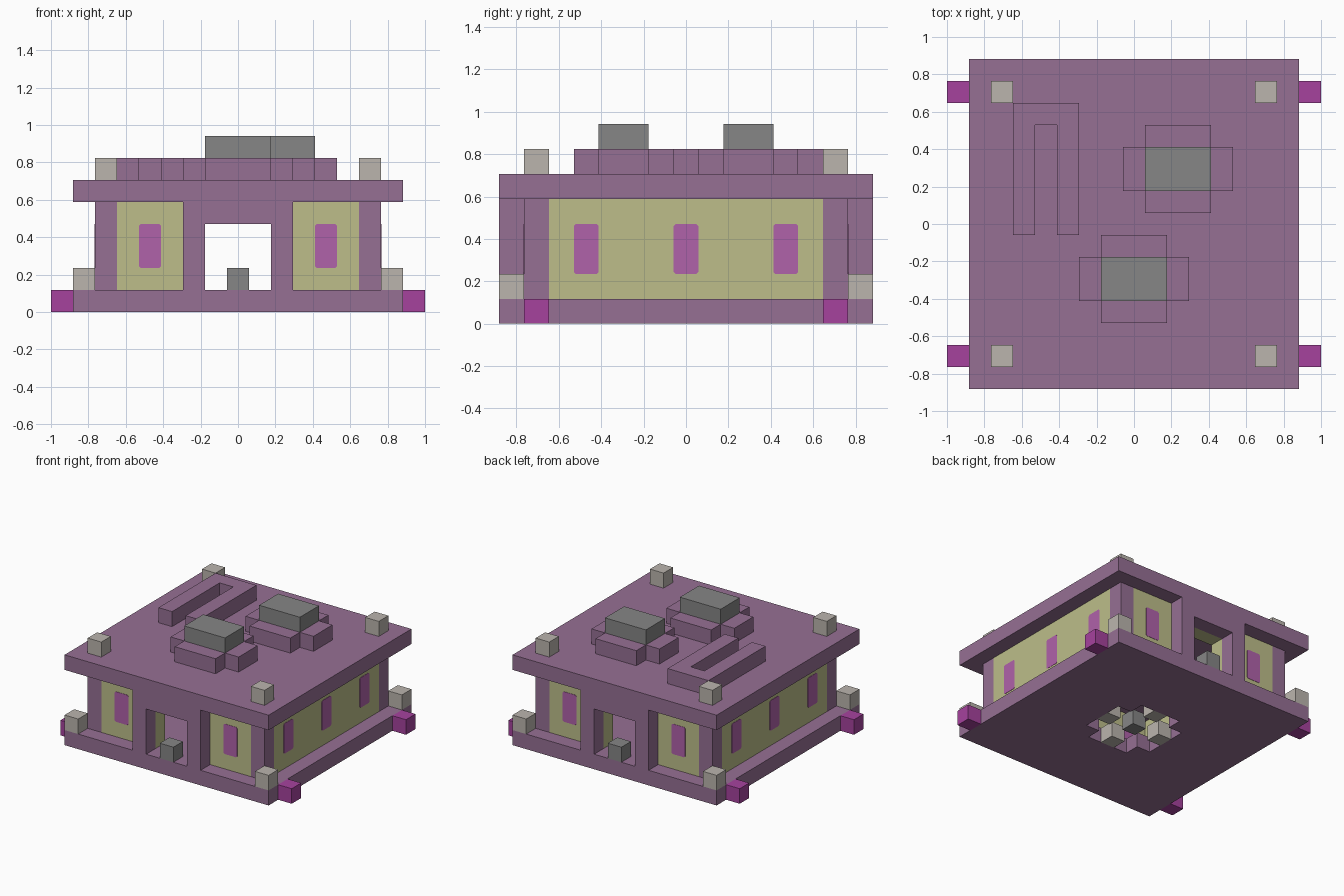
import bpy, bmesh
from mathutils import Vector

cube = bpy.data.objects.get("Cube")
if cube:
    bpy.data.objects.remove(cube, do_unlink=True)

U = 2 / 17  # one building block


def material(name, rgb):
    lin = [((c / 255 + 0.055) / 1.055) ** 2.4 for c in rgb] + [1]
    m = bpy.data.materials.new(name)
    m.use_nodes = True
    m.diffuse_color = lin
    m.node_tree.nodes["Principled BSDF"].inputs["Base Color"].default_value = lin
    return m


PURPLE = material("dusty purple", (150, 112, 148))
YELLOW = material("pale olive", (189, 190, 138))
STONE = material("pale stone", (187, 181, 174))
GREY = material("mid grey", (134, 134, 134))
MAGENTA = material("magenta", (166, 66, 158))
GLASS = material("pink glass", (176, 98, 170))


def prism(name, outline, lo, hi, mat, axis="z"):
    """Extrude an outline (in blocks) from lo to hi along z, y or x."""
    place = {"z": lambda a, b, h: (a, b, h),
             "y": lambda a, b, h: (a, h, b),
             "x": lambda a, b, h: (h, a, b)}[axis]
    bm = bmesh.new()
    face = bm.faces.new([bm.verts.new(Vector(place(a, b, lo)) * U) for a, b in outline])
    grown = bmesh.ops.extrude_face_region(bm, geom=[face])["geom"]
    step = Vector(place(0, 0, hi - lo)) * U
    bmesh.ops.translate(bm, vec=step, verts=[g for g in grown if isinstance(g, bmesh.types.BMVert)])
    bmesh.ops.recalc_face_normals(bm, faces=bm.faces)
    mesh = bpy.data.meshes.new(name)
    bm.to_mesh(mesh)
    bm.free()
    mesh.materials.append(mat)
    ob = bpy.data.objects.new(name, mesh)
    bpy.context.collection.objects.link(ob)
    return ob


def box(name, x, y, z, mat):
    return prism(name, [(x[0], y[0]), (x[1], y[0]), (x[1], y[1]), (x[0], y[1])], *z, mat)


def block(name, x, y, z, mat):
    return box(name, (x - .5, x + .5), (y - .5, y + .5), (z, z + 1), mat)


def cross(cx, cy, ox, oy, ix, iy):
    """Cross outline with outer half sizes ox, oy and inner ones ix, iy."""
    pts = [(ox, -iy), (ox, iy), (ix, iy), (ix, oy), (-ix, oy), (-ix, iy),
           (-ox, iy), (-ox, -iy), (-ix, -iy), (-ix, -oy), (ix, -oy), (ix, -iy)]
    return [(cx + a, cy + b) for a, b in pts]


def window(name, along, side, axis):
    w, c = .5, .08
    pts = [(-w + c, 2), (w - c, 2), (w, 2 + c), (w, 4 - c),
           (w - c, 4), (-w + c, 4), (-w, 4 - c), (-w, 2 + c)]
    pts = [(along + a, b) for a, b in pts]
    prism(name, pts, side * 6 - .52, side * 6 + .52, GLASS, axis)


# Floor slab with a cross-shaped opening, and roof slab
base = box("base", (-7.5, 7.5), (-7.5, 7.5), (0, 1), PURPLE)
cutter = prism("floor_cutter", cross(0, 0, 2.5, 2.5, 1.5, 1.5), -1, 2, PURPLE)
cutter.hide_render = True
cut = base.modifiers.new("opening", "BOOLEAN")
cut.operation, cut.solver, cut.object = "DIFFERENCE", "EXACT", cutter
bpy.context.view_layer.objects.active = base
bpy.ops.object.modifier_apply(modifier=cut.name)
bpy.data.objects.remove(cutter, do_unlink=True)
box("roof", (-7.5, 7.5), (-7.5, 7.5), (5, 6), PURPLE)

# Blocks hanging in the floor opening
block("floor_core", 0, 0, 0, GREY)
for x, y in ((2, 0), (-2, 0), (0, 2), (0, -2)):
    block("floor_stud", x, y, 0, STONE)

# Corner parts
for sx in (-1, 1):
    for sy in (-1, 1):
        box("corner_pillar", sorted((sx * 5.5, sx * 6.5)), sorted((sy * 5.5, sy * 6.5)), (1, 5), PURPLE)
        block("corner_post", sx * 7, sy * 7, 1, STONE)
        block("roof_post", sx * 6, sy * 6, 6, STONE)
        block("side_foot", sx * 8, sy * 6, 0, MAGENTA)

# Side walls with three windows each
for s in (-1, 1):
    box("side_wall", sorted((s * 5.5, s * 6.5)), (-5.5, 5.5), (1, 5), YELLOW)
    for y in (-4, 0, 4):
        dy = y * 1.0625 * 16 / 17
        window("side_window", dy, s, "x")

# Front and back walls with doorway, frame, windows and step block
def arch(w):
    return [(-w, 1), (-1.5, 1), (-1.5, 4), (1.5, 4), (1.5, 1), (w, 1), (w, 5), (-w, 5)]


for s, label in ((-1, "front"), (1, "back")):
    prism(label + "_wall", arch(5.5), s * 5.5, s * 6.5, YELLOW, "y")
    prism(label + "_door_frame", arch(2.5), s * 6.5, s * 7.5, PURPLE, "y")
    block(label + "_step", 0, s * 7, 1, GREY)
    for x in (-4, 4):
        window(label + "_window", x, s, "y")

# Roof units: cross plinth with a grey cap
for cx, cy in ((0, -2.5), (2, 2.5)):
    prism("unit_plinth", cross(cx, cy, 2.5, 2, 1.5, 1), 6, 7, PURPLE)
    box("unit_cap", (cx - 1.5, cx + 1.5), (cy - 1, cy + 1), (7, 8), GREY)

# Roof channel, open toward the front
prism("roof_channel", [(-5.5, -.5), (-4.5, -.5), (-4.5, 4.5), (-3.5, 4.5), (-3.5, -.5),
                       (-2.5, -.5), (-2.5, 5.5), (-5.5, 5.5)], 6, 7, PURPLE)
